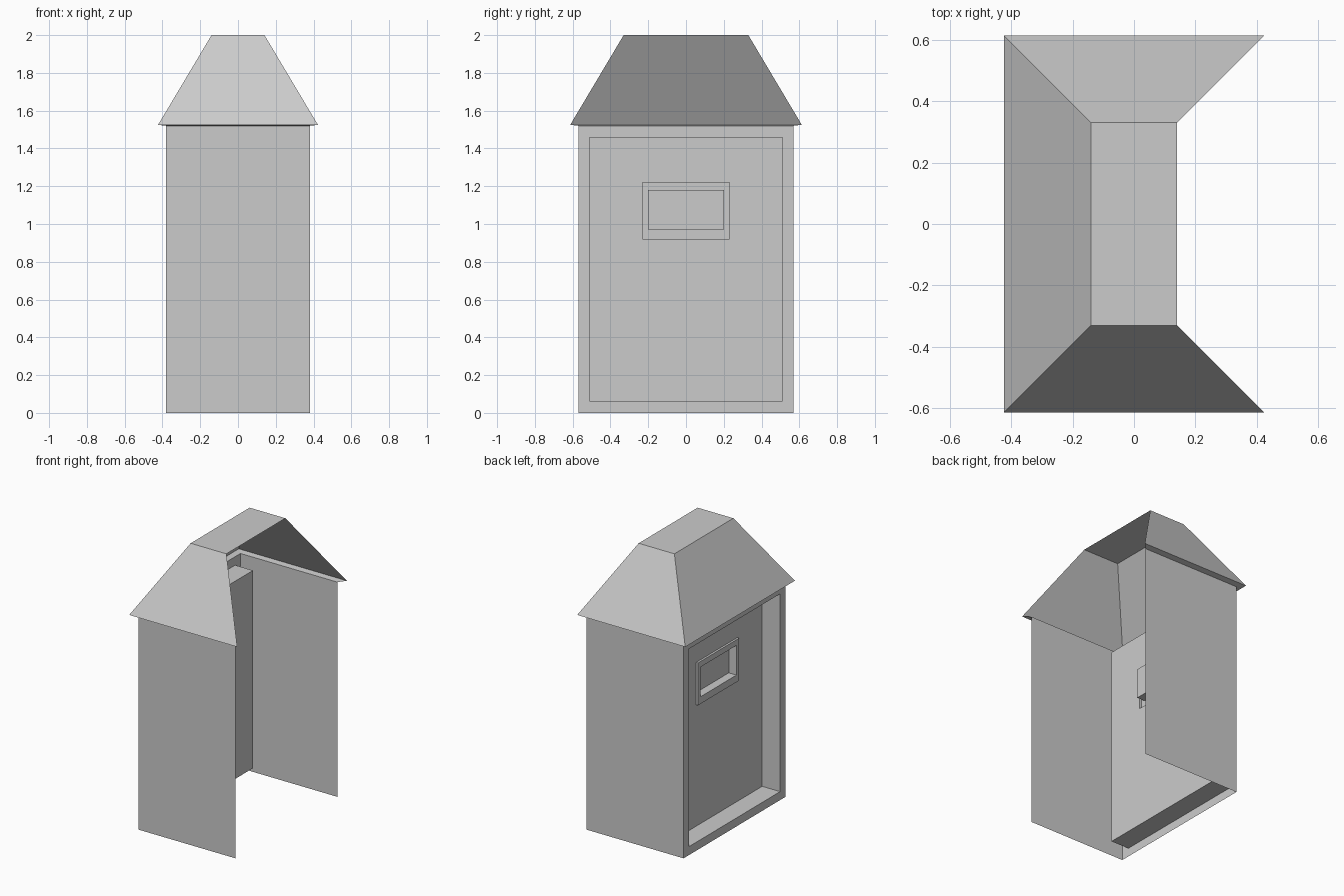
import bpy

if "Cube" in bpy.data.objects:
    bpy.data.objects.remove(bpy.data.objects["Cube"])

def make_object(name, rings, sides, cap):
    """Join successive four-cornered rings with thin surfaces, only on the given sides."""
    verts = [p for ring in rings for p in ring]
    faces = []
    for r in range(len(rings) - 1):
        a, b = 4 * r, 4 * r + 4
        for i in sides:
            j = (i + 1) % 4
            faces.append((a + i, a + j, b + j, b + i))
    if cap:
        last = 4 * (len(rings) - 1)
        faces.append((last, last + 1, last + 2, last + 3))
    mesh = bpy.data.meshes.new(name)
    mesh.from_pydata(verts, [], faces)
    obj = bpy.data.objects.new(name, mesh)
    bpy.context.collection.objects.link(obj)
    return obj

def flat_ring(hx, hy, z):
    return [(hx, hy, z), (-hx, hy, z), (-hx, -hy, z), (hx, -hy, z)]

def upright_ring(x, hy, z0, z1):
    return [(x, hy, z0), (x, -hy, z0), (x, -hy, z1), (x, hy, z1)]

X, Y, H = 0.38, 0.57, 1.52

# End walls (the +x side stays open)
make_object("end_walls", [flat_ring(X, Y, 0), flat_ring(X, Y, H)], (0, 2), False)

# Roof: eave underside, three slopes and flat top, open on +x
make_object("hipped_roof",
            [flat_ring(X, Y, H), flat_ring(0.423, 0.613, 1.525), flat_ring(0.14, 0.33, 2.0)],
            (0, 1, 2), True)

# Back wall: outer frame and deep recess
PANEL = -0.24
make_object("recessed_wall_frame",
            [upright_ring(-X, Y, 0, H),
             upright_ring(-X, 0.51, 0.06, 1.46),
             upright_ring(PANEL, 0.51, 0.06, 1.46)],
            range(4), False)

# Recessed panel around the window
make_object("back_panel",
            [upright_ring(PANEL, 0.51, 0.06, 1.46),
             upright_ring(PANEL, 0.23, 0.92, 1.22)],
            range(4), False)

# Window: slightly raised surround, sunken opening and pane
make_object("window",
            [upright_ring(PANEL, 0.23, 0.92, 1.22),
             upright_ring(PANEL - 0.015, 0.23, 0.92, 1.22),
             upright_ring(PANEL - 0.015, 0.2, 0.97, 1.18),
             upright_ring(PANEL + 0.045, 0.2, 0.97, 1.18)],
            range(4), True)
